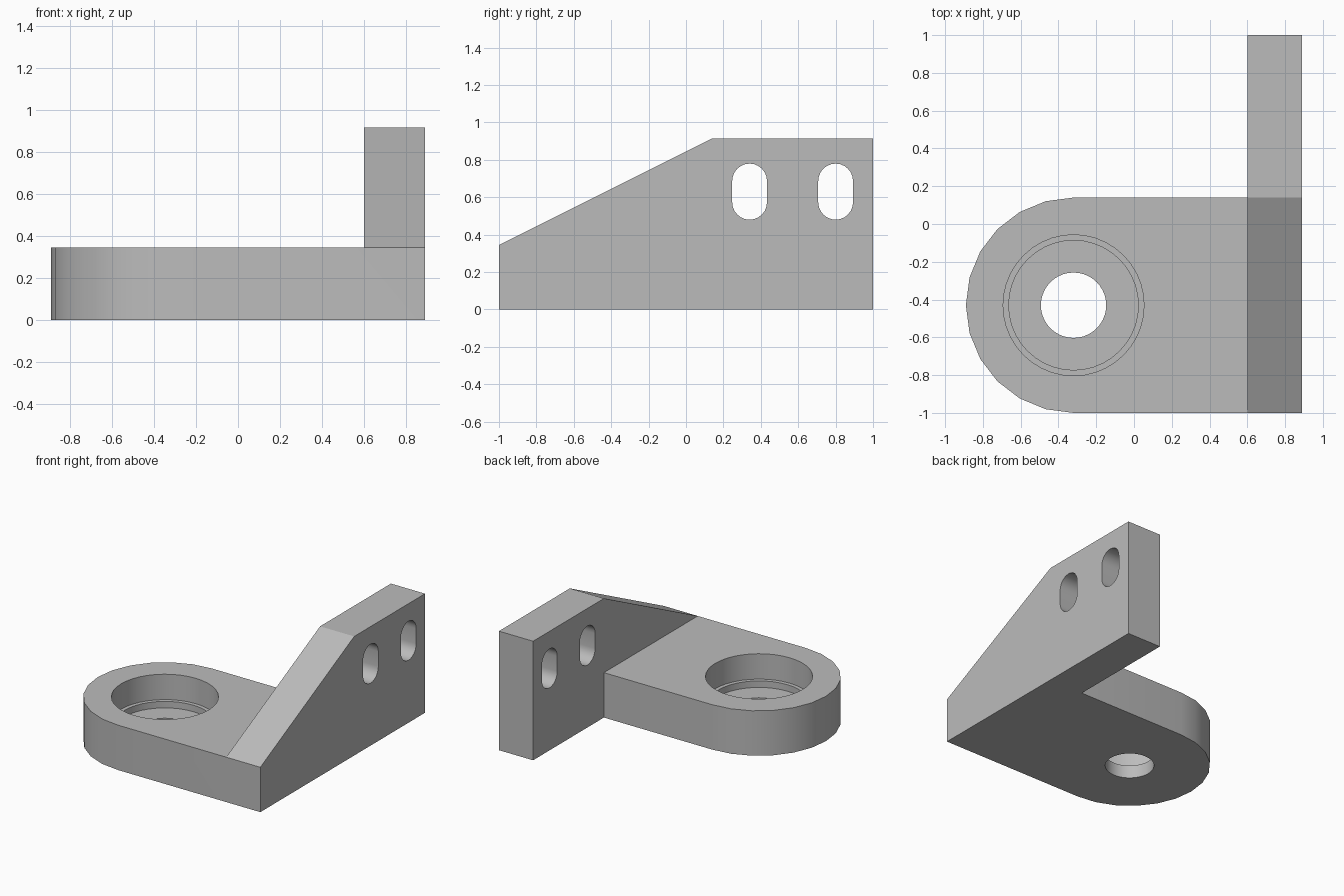
import bpy, bmesh
from math import sin, cos, pi, radians
from mathutils import Vector

cube = bpy.data.objects.get("Cube")
if cube:
    bpy.data.objects.remove(cube, do_unlink=True)

grey = bpy.data.materials.new("plain grey")
grey.use_nodes = True
colour = (0.5, 0.5, 0.5, 1)
grey.diffuse_color = colour
grey.node_tree.nodes["Principled BSDF"].inputs["Base Color"].default_value = colour

# Main sizes
HALF_W, BASE_H, TOP, INNER_X, BACK_Y = 0.89, 0.345, 0.915, 0.6, 0.14
BOSS = Vector((-0.32, -0.43))
BOSS_R = 0.57


def arc(cx, cy, r, start, end, steps):
    """Points along an arc, angles in degrees, both ends included."""
    angles = [radians(start + (end - start) * i / steps) for i in range(steps + 1)]
    return [(cx + r * cos(a), cy + r * sin(a)) for a in angles]


def prism(name, outline, low, high, axis="z"):
    """Extrude an xy outline along z, or a yz outline along x."""
    def place(p, h):
        return (p[0], p[1], h) if axis == "z" else (h, p[0], p[1])
    bm = bmesh.new()
    face = bm.faces.new([bm.verts.new(place(p, low)) for p in outline])
    moved = bmesh.ops.extrude_face_region(bm, geom=[face])["geom"]
    shift = Vector((0, 0, high - low)) if axis == "z" else Vector((high - low, 0, 0))
    bmesh.ops.translate(bm, vec=shift, verts=[v for v in moved if isinstance(v, bmesh.types.BMVert)])
    bmesh.ops.recalc_face_normals(bm, faces=bm.faces)
    mesh = bpy.data.meshes.new(name)
    bm.to_mesh(mesh)
    bm.free()
    mesh.materials.append(grey)
    obj = bpy.data.objects.new(name, mesh)
    bpy.context.collection.objects.link(obj)
    return obj


def cut(body, cutter):
    """Subtract a cutter from the body and discard it."""
    cutter.hide_render = True
    mod = body.modifiers.new("cut", "BOOLEAN")
    mod.operation, mod.solver, mod.object = "DIFFERENCE", "EXACT", cutter
    bpy.context.view_layer.objects.active = body
    bpy.ops.object.modifier_apply(modifier=mod.name)
    bpy.data.objects.remove(cutter, do_unlink=True)


# Full-height block: rounded foot plus the long upright plate
outline = arc(BOSS.x, BOSS.y, BOSS_R, 90, 270, 12)
outline += [(HALF_W, -1), (HALF_W, 1), (INNER_X, 1), (INNER_X, BACK_Y)]
bracket = prism("bracket", outline, 0, TOP)

# Lower the foot beside the upright plate
cut(bracket, prism("foot_cutter", [(-2, -2), (INNER_X, -2), (INNER_X, BACK_Y + 0.2), (-2, BACK_Y + 0.2)],
                   BASE_H, 2))

# Sloped front edge of the upright plate
rise = (TOP - BASE_H) / (BACK_Y + 1)
cut(bracket, prism("slope_cutter", [(-1.2, BASE_H - 0.2 * rise), (BACK_Y + 0.2, TOP + 0.2 * rise),
                                    (-1.2, TOP + 0.2 * rise)], INNER_X - 0.1, 1, "x"))

# Stepped bearing seat and through hole
for name, radius, floor in (("seat", 0.373, 0.15), ("step", 0.343, 0.1), ("bore", 0.173, -0.1)):
    circle = arc(BOSS.x, BOSS.y, radius, 0, 360, 40)[:-1]
    cut(bracket, prism(name + "_cutter", circle, floor, 0.6))

# Two upright slots through the plate
SLOT_R = 0.093
for y in (0.34, 0.8):
    slot = arc(y, 0.78 - SLOT_R, SLOT_R, 0, 180, 12) + arc(y, 0.48 + SLOT_R, SLOT_R, 180, 360, 12)
    cut(bracket, prism("slot_cutter", slot, 0.4, 1.1, "x"))

# Smooth the curved walls, keep the corners crisp
bpy.ops.object.select_all(action="DESELECT")
bracket.select_set(True)
bpy.context.view_layer.objects.active = bracket
bpy.ops.object.shade_smooth_by_angle(angle=radians(25))
